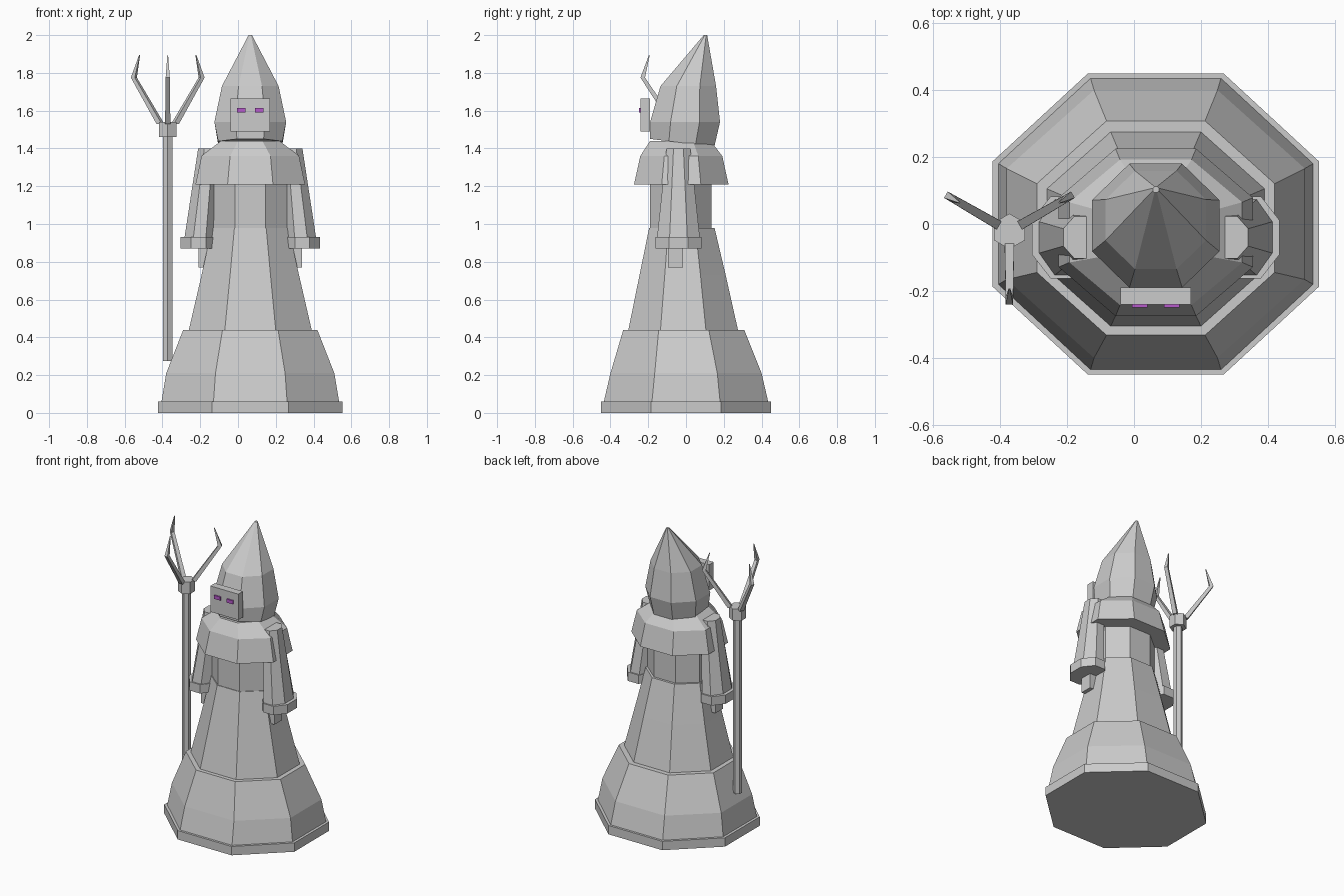
import bpy, bmesh, math
from mathutils import Vector

if "Cube" in bpy.data.objects:
    bpy.data.objects.remove(bpy.data.objects["Cube"])

CX = 0.065  # figure axis


def material(name, rgb):
    m = bpy.data.materials.new(name)
    m.diffuse_color = (*rgb, 1)
    m.use_nodes = True
    m.node_tree.nodes["Principled BSDF"].inputs["Base Color"].default_value = m.diffuse_color
    return m


GREY = material("stone grey", (0.6, 0.6, 0.6))
PURPLE = material("eye purple", (0.47, 0.10, 0.60))


def finish(name, bm, mat):
    bmesh.ops.recalc_face_normals(bm, faces=bm.faces)
    me = bpy.data.meshes.new(name)
    bm.to_mesh(me)
    bm.free()
    me.materials.append(mat)
    ob = bpy.data.objects.new(name, me)
    bpy.context.collection.objects.link(ob)
    return ob


def loft(name, rings, mat=GREY):
    """Skin a list of point loops and cap both ends."""
    bm = bmesh.new()
    loops = [[bm.verts.new(p) for p in ring] for ring in rings]
    n = len(loops[0])
    for a, b in zip(loops, loops[1:]):
        for i in range(n):
            j = (i + 1) % n
            bm.faces.new((a[i], a[j], b[j], b[i]))
    bm.faces.new(loops[0][::-1])
    bm.faces.new(loops[-1])
    return finish(name, bm, mat)


def octagon(z, hx, hy, cy=0.0, cx=CX, tilt=0.0):
    """Octagon with flat sides on the axes; hx and hy are its half widths."""
    k = math.cos(math.pi / 8)
    pts = []
    for i in range(8):
        a = math.pi / 8 + i * math.pi / 4
        x, y = hx * math.cos(a) / k, hy * math.sin(a) / k
        pts.append((cx + x, cy + y, z + tilt * y))
    return pts


def hexagon(z, r, cx, cy):
    return [(cx + r * math.sin(i * math.pi / 3), cy + r * math.cos(i * math.pi / 3), z)
            for i in range(6)]


def box(name, lo, hi, mat=GREY):
    return loft(name, [[(lo[0], lo[1], z), (hi[0], lo[1], z),
                        (hi[0], hi[1], z), (lo[0], hi[1], z)] for z in (lo[2], hi[2])], mat)


# Robe: hem, flared lower skirt, upper skirt and waist
loft("robe", [octagon(*r) for r in (
    (0.0, 0.488, 0.45), (0.06, 0.488, 0.45), (0.06, 0.470, 0.435),
    (0.21, 0.445, 0.40), (0.44, 0.355, 0.32, -0.012), (0.44, 0.325, 0.29, -0.015),
    (0.73, 0.258, 0.228, -0.018), (0.98, 0.203, 0.173, -0.022),
    (0.98, 0.195, 0.163, -0.028), (1.25, 0.195, 0.163, -0.028))])

# Shoulder cape
loft("cape", [octagon(*r) for r in (
    (1.21, 0.290, 0.250, -0.025), (1.36, 0.258, 0.217, -0.025), (1.44, 0.155, 0.160, -0.03))])

# Pointed hood leaning back
loft("hood", [
    octagon(1.43, 0.17, 0.17, -0.02, tilt=-0.12), octagon(1.54, 0.19, 0.185, -0.005),
    octagon(1.73, 0.15, 0.147, 0.012), octagon(2.0, 0.009, 0.009, 0.103)])

# Mask plate and eyes
box("mask", (-0.04, -0.24, 1.49), (0.17, -0.19, 1.665))
for s in (-1, 1):
    x = CX + s * 0.0475
    box("eye", (x - 0.0235, -0.2495, 1.59), (x + 0.0235, -0.24, 1.614), PURPLE)

# Sleeves with cuffs, and hands
for s, side in ((-1, "right"), (1, "left")):
    loft(side + "_sleeve", [octagon(z, hx, hy, -0.04, CX + s * d) for z, hx, hy, d in (
        (0.87, 0.095, 0.122, 0.275), (0.93, 0.095, 0.122, 0.275), (0.93, 0.08, 0.113, 0.268),
        (1.40, 0.056, 0.063, 0.220))])
    x = CX + s * 0.24
    box(side + "_hand", (x - 0.035, -0.095, 0.77), (x + 0.035, -0.015, 0.95))

# Staff and collar
SX, SY = -0.372, -0.022
loft("staff", [hexagon(z, 0.028, SX, SY) for z in (0.275, 1.47)])
loft("staff_collar", [hexagon(z, 0.053, SX, SY) for z in (1.46, 1.54)])

# Three bent prongs, each tapering to its tip
for deg in (30, 150, 270):
    a = math.radians(deg)
    out, across = Vector((math.cos(a), math.sin(a), 0)), Vector((-math.sin(a), math.cos(a), 0))
    rings = []
    for r, z, w, t in ((0.045, 1.53, 0.014, 0.016), (0.207, 1.775, 0.011, 0.012),
                       (0.172, 1.895, 0.002, 0.002)):
        c = Vector((SX, SY, z)) + out * r
        rings.append([c + out * (t * i) + across * (w * j)
                      for i, j in ((-1, -1), (1, -1), (1, 1), (-1, 1))])
    loft("prong", rings)
